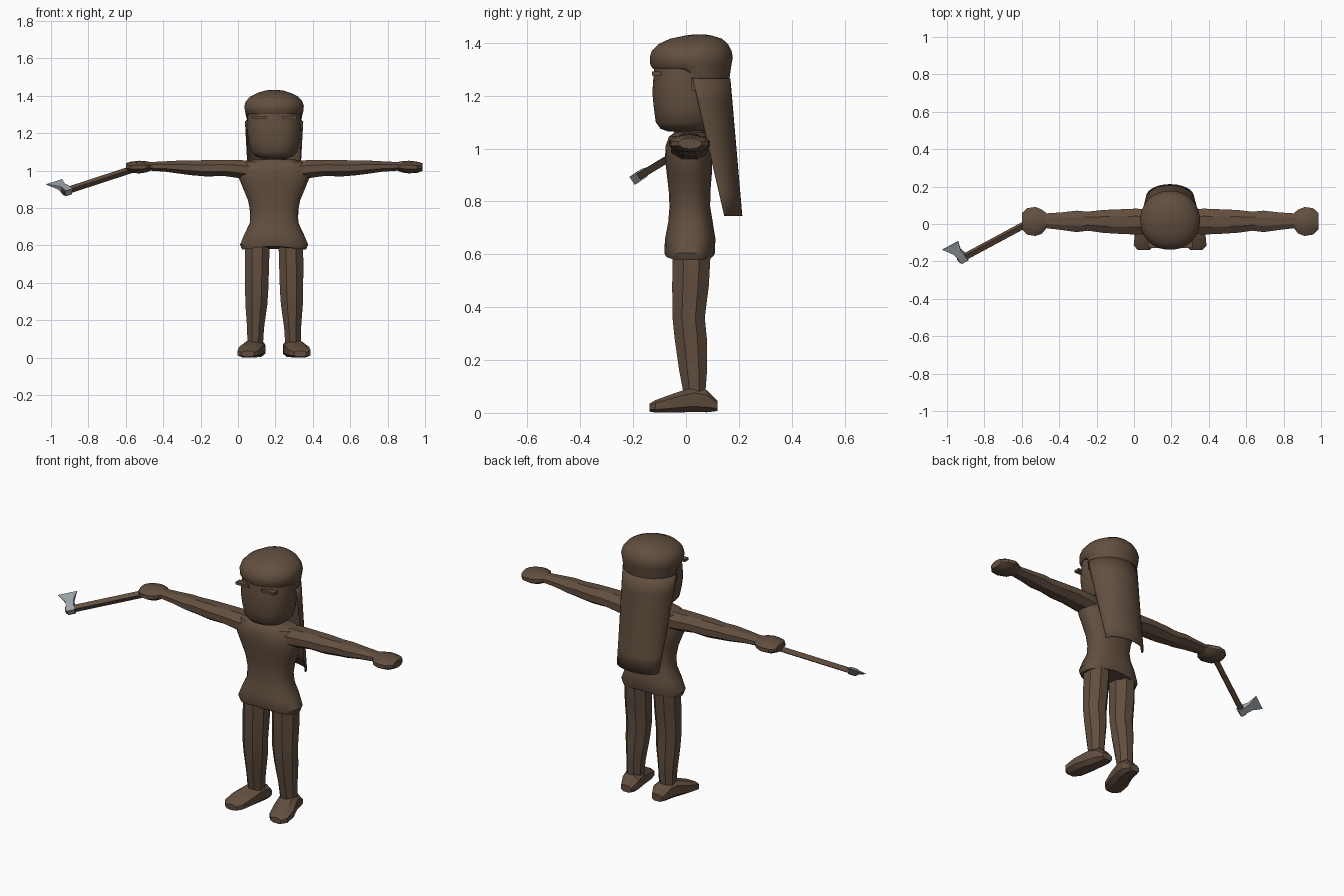
import bpy, bmesh, math
from mathutils import Vector

CX = 0.193  # body centre line


def material(name, rgb):
    m = bpy.data.materials.new(name)
    m.diffuse_color = (*rgb, 1)
    return m


BROWN = material("brown", (0.122, 0.078, 0.050))
STEEL = material("steel", (0.34, 0.38, 0.41))


def finish(name, bm, mat, angle=35):
    bmesh.ops.recalc_face_normals(bm, faces=bm.faces)
    me = bpy.data.meshes.new(name)
    bm.to_mesh(me)
    bm.free()
    me.materials.append(mat)
    ob = bpy.data.objects.new(name, me)
    bpy.context.collection.objects.link(ob)
    bpy.ops.object.select_all(action='DESELECT')
    ob.select_set(True)
    bpy.context.view_layer.objects.active = ob
    bpy.ops.object.shade_smooth_by_angle(angle=math.radians(angle))
    return ob


def loft(name, axis, rings, sides, mat=BROWN, power=1.0, side=1, tweak=None, angle=35):
    """Rings are (position, min_u, max_u, min_v, max_v); x is offset from the body centre."""
    bm = bmesh.new()
    loops = []
    for p, u0, u1, v0, v1 in rings:
        loop = []
        for i in range(sides):
            a = 2 * math.pi * (i + 0.5) / sides
            c, s = math.cos(a), math.sin(a)
            u = (u0 + u1) / 2 + (u1 - u0) / 2 * math.copysign(abs(c) ** power, c)
            v = (v0 + v1) / 2 + (v1 - v0) / 2 * math.copysign(abs(s) ** power, s)
            co = {'x': (p, u, v), 'y': (u, p, v), 'z': (u, v, p)}[axis]
            co = Vector((CX + side * co[0], co[1], co[2]))
            loop.append(bm.verts.new(tweak(co) if tweak else co))
        loops.append(loop)
    for a, b in zip(loops, loops[1:]):
        for i in range(sides):
            j = (i + 1) % sides
            bm.faces.new((a[i], a[j], b[j], b[i]))
    bm.faces.new(loops[0])
    bm.faces.new(loops[-1])
    return finish(name, bm, mat, angle)


def sym(p, r, y0, y1):
    return (p, -r, r, y0, y1)


# Torso with flared hips; the hem rises towards the middle
def hem(co):
    if co.z < 0.585:
        co.z += 0.02 * (1 - min(1, abs(co.x - CX) / 0.17))
    return co


loft("torso", 'z', [
    sym(0.578, 0.172, -0.078, 0.105), sym(0.605, 0.183, -0.083, 0.110),
    sym(0.66, 0.160, -0.080, 0.112), sym(0.72, 0.131, -0.068, 0.102),
    sym(0.78, 0.128, -0.063, 0.092), sym(0.84, 0.140, -0.066, 0.093),
    sym(0.90, 0.165, -0.073, 0.098), sym(0.96, 0.190, -0.080, 0.100),
    sym(1.01, 0.193, -0.078, 0.095), sym(1.045, 0.170, -0.065, 0.085),
    sym(1.06, 0.110, -0.045, 0.070)], 24, power=0.85, tweak=hem)
loft("neck", 'z', [sym(1.03, 0.075, -0.05, 0.08), sym(1.09, 0.065, -0.045, 0.08)], 16)

# Head
loft("head", 'z', [
    sym(1.065, 0.070, -0.070, 0.070), sym(1.075, 0.100, -0.097, 0.095),
    sym(1.10, 0.124, -0.115, 0.115), sym(1.15, 0.136, -0.122, 0.125),
    sym(1.21, 0.144, -0.128, 0.130), sym(1.27, 0.143, -0.124, 0.140),
    sym(1.32, 0.140, -0.120, 0.145)], 28, power=0.88)


# Cap with a lower edge at the back
def cap_edge(co):
    if co.z < 1.304 and co.y > 0.03:
        co.z = 1.25 if co.y > 0.06 else 1.27
    return co


loft("cap", 'z', [
    sym(1.303, 0.146, -0.128, 0.163), sym(1.318, 0.157, -0.136, 0.173),
    sym(1.345, 0.160, -0.138, 0.178), sym(1.37, 0.152, -0.130, 0.173),
    sym(1.395, 0.130, -0.105, 0.160), sym(1.415, 0.090, -0.062, 0.137),
    sym(1.427, 0.052, -0.005, 0.100), sym(1.431, 0.025, 0.025, 0.075)],
    28, power=0.95, tweak=cap_edge, angle=40)

# Long hair sheet down the back: a half tube narrowing to the bottom
bm = bmesh.new()
ROWS, COLS = 6, 20
grid = []
for r in range(ROWS + 1):
    t = r / ROWS
    front, back = 0.025 + 0.12 * t, 0.165 + 0.045 * t
    half = 0.153 - 0.028 * t
    row = []
    for c in range(COLS + 1):
        a = math.pi * (c / COLS - 0.5)
        row.append(bm.verts.new((CX + half * math.sin(a),
                                 front + (back - front) * math.cos(a),
                                 1.265 - 0.52 * t)))
    grid.append(row)
for r in range(ROWS):
    for c in range(COLS):
        bm.faces.new((grid[r][c], grid[r][c + 1], grid[r + 1][c + 1], grid[r + 1][c]))
hair = finish("back_hair", bm, BROWN)
mod = hair.modifiers.new("thickness", 'SOLIDIFY')
mod.thickness = 0.006
mod.offset = 0


def bar(name, centre, size, mat=BROWN):
    bm = bmesh.new()
    bmesh.ops.create_cube(bm, size=1)
    for v in bm.verts:
        v.co = Vector(centre) + Vector([v.co[i] * size[i] for i in range(3)])
    return finish(name, bm, mat)


for s, label in ((-1, "right"), (1, "left")):
    # Narrow eye slit and ear
    bar(label + "_eye", (CX + s * 0.08, -0.111, 1.284), (0.078, 0.034, 0.014))
    bar(label + "_ear", (CX + s * 0.143, 0.035, 1.245), (0.014, 0.03, 0.05))

    # Arm with elbow dip and forearm swell
    loft(label + "_arm", 'x', [
        (0.10, -0.055, 0.08, 0.94, 1.055), (0.18, -0.062, 0.088, 0.955, 1.06),
        (0.27, -0.058, 0.084, 0.968, 1.06), (0.36, -0.052, 0.080, 0.965, 1.06),
        (0.44, -0.040, 0.070, 0.972, 1.057), (0.50, -0.048, 0.076, 0.980, 1.057),
        (0.58, -0.036, 0.066, 0.992, 1.052), (0.69, -0.022, 0.058, 1.000, 1.046)],
        8, side=s, angle=30)
    # Fist
    loft(label + "_hand", 'x', [
        (0.655, -0.015, 0.055, 1.002, 1.045), (0.685, -0.055, 0.080, 0.990, 1.050),
        (0.72, -0.068, 0.095, 0.985, 1.053), (0.765, -0.060, 0.088, 0.988, 1.048),
        (0.793, -0.030, 0.060, 0.998, 1.040)], 10, side=s, angle=30)

    # Leg
    loft(label + "_leg", 'z', [
        (0.07, 0.056, 0.146, -0.012, 0.076), (0.16, 0.050, 0.148, -0.030, 0.084),
        (0.28, 0.032, 0.158, -0.048, 0.084), (0.36, 0.026, 0.160, -0.056, 0.076),
        (0.48, 0.022, 0.162, -0.058, 0.092), (0.62, 0.018, 0.160, -0.056, 0.100)],
        8, side=s, angle=30)
    # Foot turned outward, sloping to the toe
    loft(label + "_foot", 'y', [
        (-0.138, 0.105, 0.175, 0.008, 0.040), (-0.115, 0.082, 0.198, 0.004, 0.054),
        (-0.05, 0.062, 0.192, 0.004, 0.078), (0.03, 0.048, 0.160, 0.004, 0.105),
        (0.08, 0.044, 0.148, 0.004, 0.092), (0.120, 0.062, 0.130, 0.010, 0.050)],
        8, power=0.7, side=s, tweak=lambda c: Vector((c.x, c.y, max(0, c.z - 0.004))),
        angle=25)

# Axe axes: along the handle, toward the blade edge, and across
TOP = Vector((-0.935, -0.192, 0.886))
GRIP = Vector((-0.55, 0.015, 1.012))
D = (TOP - GRIP).normalized()
U = Vector((-0.04, 0.08, 0.055))
U = (U - D * U.dot(D)).normalized()
W = D.cross(U)


def axe_part(name, mat, sections):
    """Sections are (distance along U, D start, D end, half thickness)."""
    bm = bmesh.new()
    loops = [[bm.verts.new(TOP + U * u + D * d + W * w)
              for d, w in ((a, -h), (b, -h), (b, h), (a, h))] for u, a, b, h in sections]
    for p, q in zip(loops, loops[1:]):
        for i in range(4):
            bm.faces.new((p[i], p[(i + 1) % 4], q[(i + 1) % 4], q[i]))
    bm.faces.new(loops[0])
    bm.faces.new(loops[-1])
    return finish(name, bm, mat, 20)


length = (TOP - GRIP).length
axe_part("axe_handle", BROWN, [(-0.014, -length, 0.004, 0.013), (0.014, -length, 0.004, 0.013)])
axe_part("axe_head", STEEL, [(-0.02, -0.045, -0.004, 0.018), (0.02, -0.045, -0.004, 0.018),
                             (0.05, -0.042, 0.004, 0.010), (0.105, -0.060, 0.040, 0.002)])
